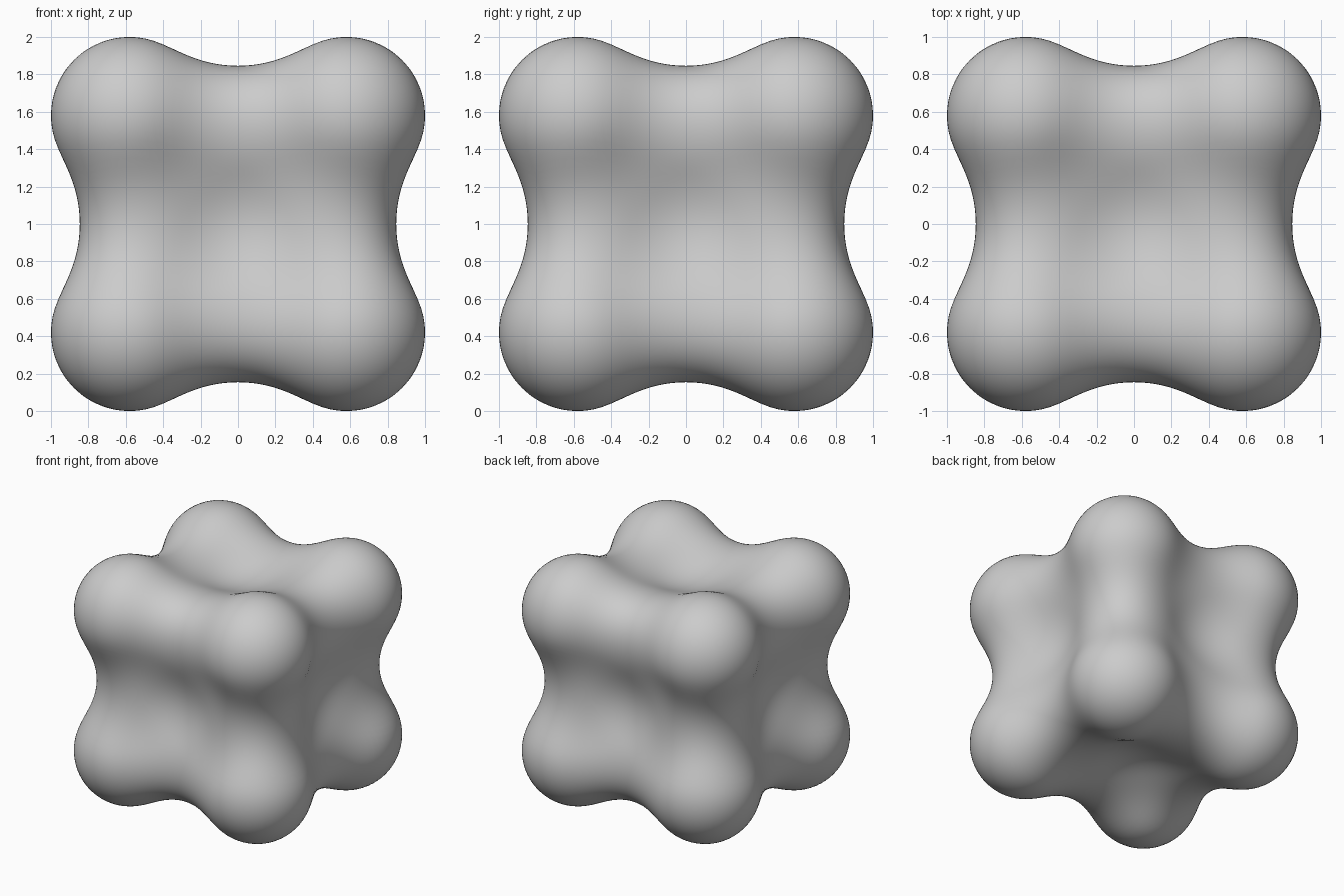
import bpy
import bmesh
from itertools import product
from mathutils import Vector

if "Cube" in bpy.data.objects:
    bpy.data.objects.remove(bpy.data.objects["Cube"], do_unlink=True)

# Eight corner blobs and one core blob: (centre, squared radius, strength)
OFFSET = 0.58
BLOBS = [(Vector(c) * OFFSET, 1.23, 1.0) for c in product((-1, 1), repeat=3)]
BLOBS.append((Vector((0, 0, 0)), 1.44, 1.2))
LEVEL = 0.6285


def field(point):
    total = 0.0
    for centre, radius_sq, strength in BLOBS:
        falloff = 1 - (point - centre).length_squared / radius_sq
        if falloff > 0:
            total += strength * falloff ** 3
    return total


def surface_point(direction):
    """Walk out from the core to where the blended field meets the level."""
    near, far = 0.5, 1.6
    for _ in range(16):
        mid = (near + far) / 2
        if field(direction * mid) > LEVEL:
            near = mid
        else:
            far = mid
    return direction * near


# Blended body: a finely divided cube pushed out onto the blob surface
bm = bmesh.new()
bmesh.ops.create_cube(bm, size=2)
bmesh.ops.subdivide_edges(bm, edges=bm.edges[:], cuts=47, use_grid_fill=True)
for v in bm.verts:
    v.co = surface_point(v.co.normalized()) + Vector((0, 0, 1))
bmesh.ops.recalc_face_normals(bm, faces=bm.faces[:])
for face in bm.faces:
    face.smooth = True

mesh = bpy.data.meshes.new("blob_body")
bm.to_mesh(mesh)
bm.free()
body = bpy.data.objects.new("blob_body", mesh)
bpy.context.collection.objects.link(body)

# Plain grey finish
grey = bpy.data.materials.new("plain_grey")
grey.use_nodes = True
colour = (0.6, 0.6, 0.6, 1)
grey.diffuse_color = colour
for node in grey.node_tree.nodes:
    if node.type == "BSDF_PRINCIPLED":
        node.inputs["Base Color"].default_value = colour
mesh.materials.append(grey)
